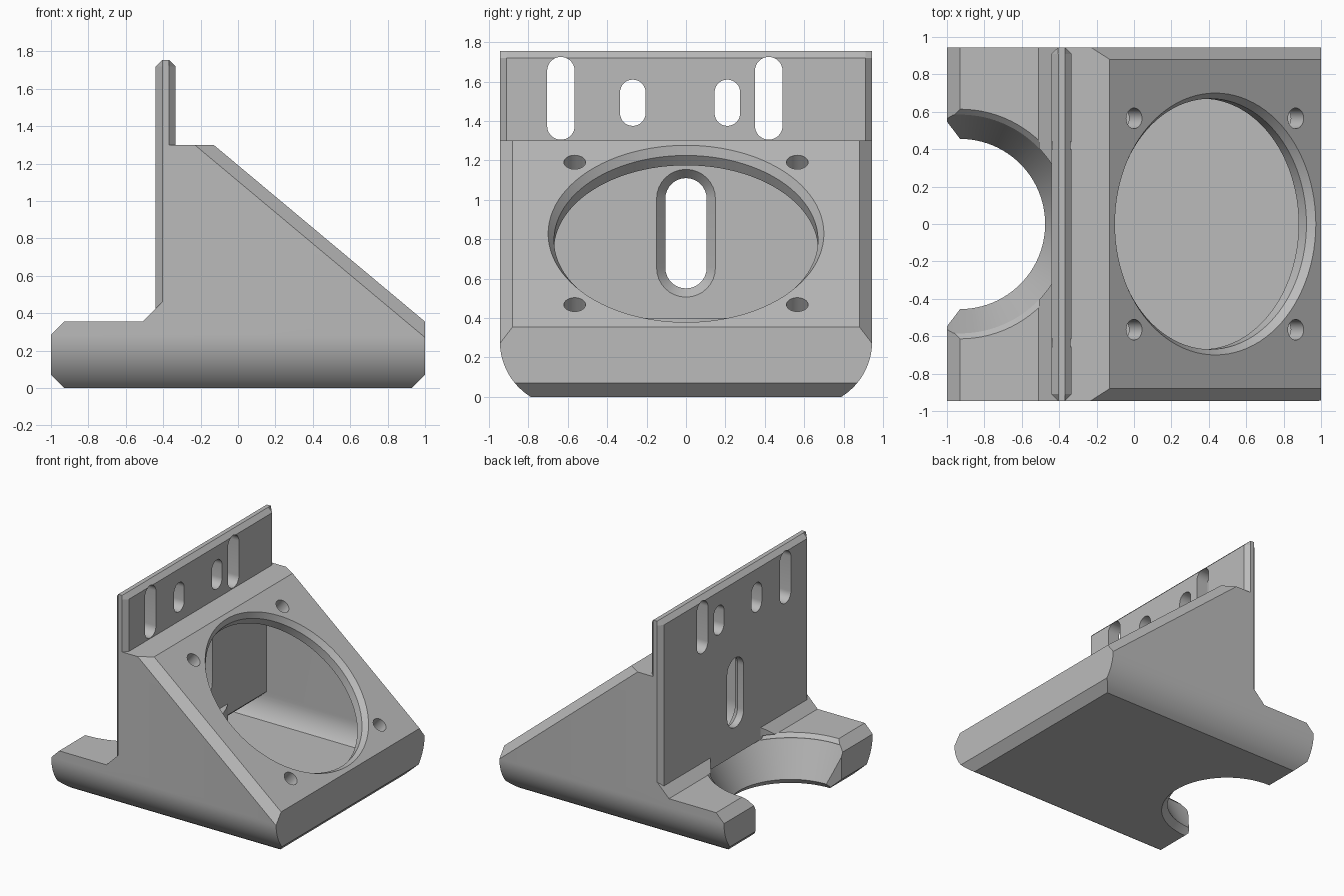
import bpy, bmesh
from math import sin, cos, pi
from mathutils import Vector, Matrix

cube = bpy.data.objects.get("Cube")
if cube:
    bpy.data.objects.remove(cube, do_unlink=True)

grey = bpy.data.materials.new("plain_grey")
grey.use_nodes = True
GREY = (0.5, 0.5, 0.5, 1)
grey.diffuse_color = GREY
grey.node_tree.nodes["Principled BSDF"].inputs["Base Color"].default_value = GREY


def loft(name, rings, matrix=None, keep_below_x=None):
    """Closed solid through a list of equal-length point rings."""
    bm = bmesh.new()
    loops = [[bm.verts.new(p) for p in ring] for ring in rings]
    for a, b in zip(loops, loops[1:]):
        for i in range(len(a)):
            j = (i + 1) % len(a)
            bm.faces.new((a[i], a[j], b[j], b[i]))
    bm.faces.new(loops[0])
    bm.faces.new(loops[-1])
    if matrix:
        bm.transform(matrix)
    if keep_below_x is not None:
        bisect(bm, (keep_below_x, 0, 0), (1, 0, 0))
    bmesh.ops.recalc_face_normals(bm, faces=bm.faces)
    mesh = bpy.data.meshes.new(name)
    bm.to_mesh(mesh)
    bm.free()
    mesh.materials.append(grey)
    obj = bpy.data.objects.new(name, mesh)
    bpy.context.collection.objects.link(obj)
    return obj


def bisect(bm, point, normal):
    geom = bm.verts[:] + bm.edges[:] + bm.faces[:]
    cut = bmesh.ops.bisect_plane(bm, geom=geom, plane_co=point, plane_no=normal, clear_outer=True)
    edges = [e for e in cut["geom_cut"] if isinstance(e, bmesh.types.BMEdge)]
    bmesh.ops.holes_fill(bm, edges=edges)


def along_y(name, points, half):
    return loft(name, [[(x, y, z) for x, z in points] for y in (-half, half)])


def along_x(name, points, x0, x1):
    return loft(name, [[(x, y, z) for y, z in points] for x in (x0, x1)])


def lathe(name, profile, matrix, steps=96, **options):
    rings = [[(r * cos(2 * pi * i / steps), r * sin(2 * pi * i / steps), h)
              for i in range(steps)] for r, h in profile]
    return loft(name, rings, matrix, **options)


def slot(name, y, z0, z1, sections, steps=16):
    """Upright rounded slot along x; sections are (x, half width)."""
    base = sections[0][1]
    rings = []
    for x, r in sections:
        ring = []
        for k, zc in enumerate((z1 - base, z0 + base)):
            for i in range(steps + 1):
                a = pi * (k + i / steps)
                ring.append((x, y + r * cos(a), zc + r * sin(a)))
        rings.append(ring)
    return loft(name, rings)


def combine(obj, other, operation="DIFFERENCE"):
    mod = obj.modifiers.new("combine", "BOOLEAN")
    mod.operation, mod.object, mod.solver = operation, other, "EXACT"
    bpy.context.view_layer.objects.active = obj
    bpy.ops.object.modifier_apply(modifier=mod.name)
    bpy.data.objects.remove(other, do_unlink=True)


def rounded_section(half, bottom, top, radius, drop):
    """Cross-section with curved lower sides, mirrored about y = 0."""
    side = []
    for i in range(13):
        z = bottom + drop * i / 12
        y = half - radius + (radius ** 2 - (drop - (z - bottom)) ** 2) ** 0.5
        side.append((y, z))
    side.append((half, top))
    return side + [(-y, z) for y, z in reversed(side)]


WIDE = 0.945
slope = Vector((0.945, 0, 1.13)).normalized()

# Wedge body and base
body = along_y("bracket_body", [
    (-0.93, 0), (0.93, 0), (1, 0.07), (1, 0.355), (-0.13, 1.3), (-0.4, 1.3),
    (-0.4, 0.465), (-0.51, 0.355), (-0.93, 0.355), (-1, 0.285), (-1, 0.07)], 1.1)
combine(body, along_x("section", rounded_section(WIDE, 0, 1.5, 0.33, 0.28), -1.2, 1.2), "INTERSECT")

# Chamfers beside the sloping face
bm = bmesh.new()
bm.from_mesh(body.data)
for s in (-1, 1):
    bisect(bm, (1, s * 0.88, 0.355), slope + Vector((0, s, 0)))
bmesh.ops.recalc_face_normals(bm, faces=bm.faces)
bm.to_mesh(body.data)
bm.free()

# Half-round tapered recess in the base, with its rim and tip chamfers
centre = Matrix.Translation((-0.93, 0, 0))
combine(body, lathe("recess", [(0.52, -0.02), (0.455, 0.05), (0.585, 0.32), (0.585, 0.33)], centre))
combine(body, lathe("recess_rim", [(0.58, 0.31), (0.585, 0.325), (0.615, 0.356), (0.585, 0.357),
                                   (0.585, 0.6)], centre, keep_below_x=-0.44))
tips = [(-0.93, -0.455), (-0.93, 0.455), (-1.07, 0.64), (-1.07, -0.64)]
combine(body, loft("recess_mouth", [[(x, y, z) for x, y in tips] for z in (-0.1, 0.5)]))

# Upright mounting plate with chamfered edges
e = 0.035
outline = [(-0.44, -WIDE + e), (-0.44 + e, -WIDE), (-0.335 - e, -WIDE), (-0.335, -WIDE + e)]
outline += [(x, -y) for x, y in reversed(outline)]
top_ring = [(min(max(x, -0.44 + e), -0.335 - e), y, 1.755) for x, y in outline]
plate = loft("mounting_plate", [[(x, y, z) for x, y in outline] for z in (0.36, 1.755 - e)] + [top_ring])
combine(body, plate, "UNION")

# Hollow inside, leaving a wall around the recess
cavity = along_y("cavity", [
    (-0.89, 0.107), (0.89, 0.107), (0.89, 0.307), (-0.166, 1.19), (-0.333, 1.19),
    (-0.333, 0.31), (-0.4, 0.25), (-0.89, 0.25)], 1.1)
combine(cavity, along_x("inner_section", rounded_section(0.84, 0.05, 1.5, 0.25, 0.23), -1.2, 1.2), "INTERSECT")
combine(cavity, lathe("recess_wall", [(0.69, -0.1), (0.69, 0.4)], centre))
combine(body, cavity)

# Round opening and screw holes through the sloping face
tilt = slope.to_track_quat("Z", "Y").to_matrix().to_4x4()
middle = Vector((0.435, 0, 0.8275))
combine(body, lathe("round_opening", [(0.736, 0.05), (0.67, -0.042), (0.67, -0.15)],
                    Matrix.Translation(middle) @ tilt))
for y in (-0.565, 0.565):
    for x, z in ((0.0, 1.19), (0.865, 0.468)):
        combine(body, lathe("screw_hole", [(0.055, 0.05), (0.055, -0.16)],
                            Matrix.Translation((x, y, z)) @ tilt, steps=32))

# Slots in the plate
for y, r, z0, z1 in ((-0.635, 0.07, 1.305, 1.725), (0.42, 0.07, 1.305, 1.725),
                     (-0.27, 0.065, 1.375, 1.61), (0.21, 0.065, 1.375, 1.61)):
    combine(body, slot("plate_slot", y, z0, z1, [(-0.6, r), (-0.2, r)]))
combine(body, slot("countersunk_slot", 0, 0.55, 1.11,
                   [(-0.6, 0.105), (-0.385, 0.105), (-0.33, 0.152), (-0.3, 0.152)]))

# Finish
body.data.materials.clear()
body.data.materials.append(grey)
for poly in body.data.polygons:
    poly.material_index = 0
bpy.ops.object.select_all(action="DESELECT")
body.select_set(True)
bpy.context.view_layer.objects.active = body
bpy.ops.object.shade_smooth_by_angle(angle=0.4)
